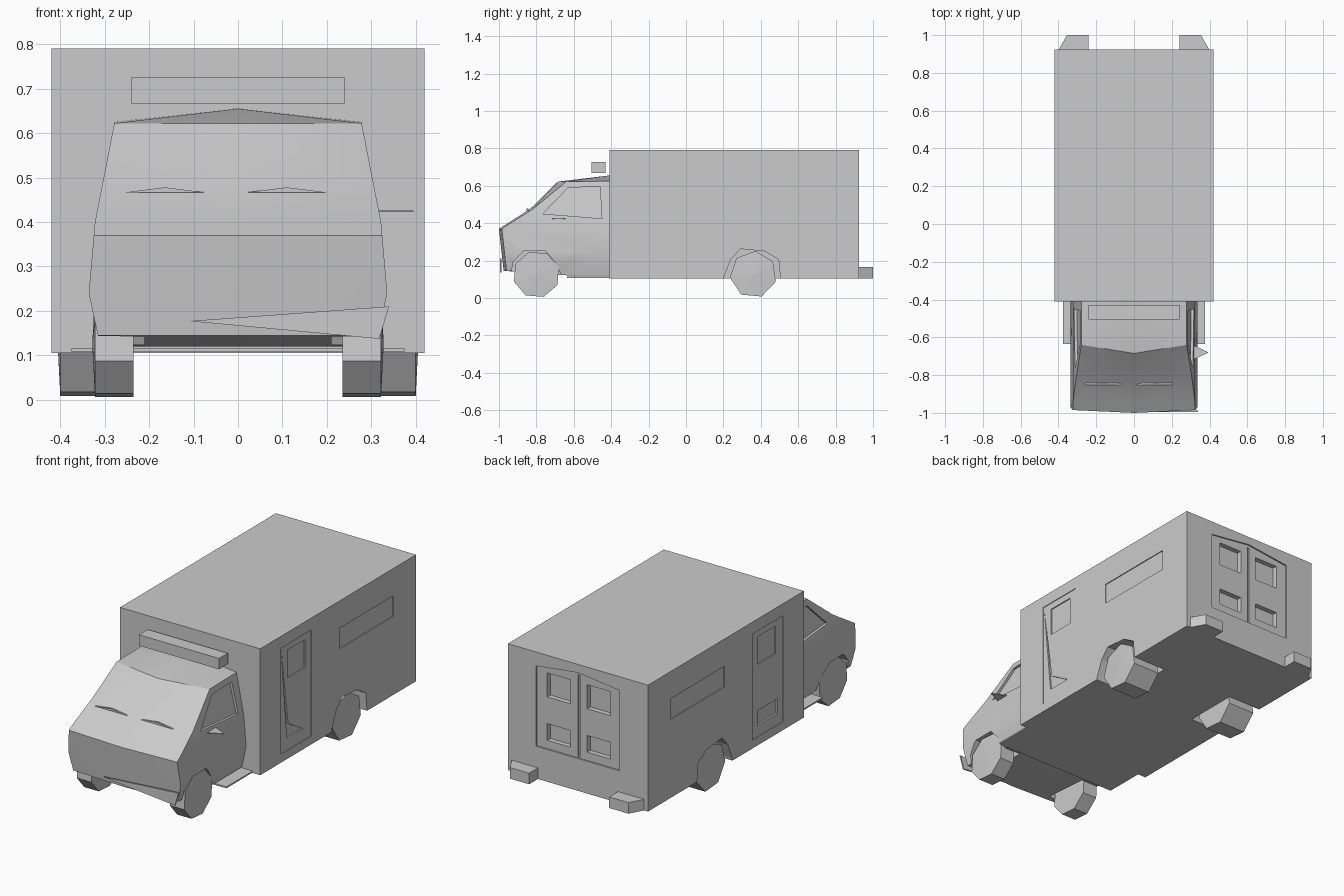
import bpy, bmesh, math
from mathutils import Vector

if "Cube" in bpy.data.objects:
    bpy.data.objects.remove(bpy.data.objects["Cube"], do_unlink=True)

grey = bpy.data.materials.new("plain grey")
grey.use_nodes = True
grey.diffuse_color = (0.6, 0.6, 0.6, 1)
grey.node_tree.nodes["Principled BSDF"].inputs["Base Color"].default_value = (0.6, 0.6, 0.6, 1)


def finish(name, bm):
    bmesh.ops.recalc_face_normals(bm, faces=bm.faces)
    mesh = bpy.data.meshes.new(name)
    bm.to_mesh(mesh)
    bm.free()
    mesh.materials.append(grey)
    obj = bpy.data.objects.new(name, mesh)
    bpy.context.collection.objects.link(obj)
    return obj


def prism(name, pts, axis, lo, hi):
    """Extrude a 2D outline along an axis: x uses (y,z), y uses (x,z), z uses (x,y)."""
    def place(p, t):
        v = list(p)
        v.insert("xyz".index(axis), t)
        return v
    bm = bmesh.new()
    a = [bm.verts.new(place(p, lo)) for p in pts]
    b = [bm.verts.new(place(p, hi)) for p in pts]
    bm.faces.new(a)
    bm.faces.new(b[::-1])
    for i in range(len(pts)):
        j = (i + 1) % len(pts)
        bm.faces.new((a[i], b[i], b[j], a[j]))
    return finish(name, bm)


def rect(a0, a1, b0, b1):
    return [(a0, b0), (a1, b0), (a1, b1), (a0, b1)]


def cut(target, cutter):
    cutter.hide_render = True
    mod = target.modifiers.new("cut", 'BOOLEAN')
    mod.operation = 'DIFFERENCE'
    mod.solver = 'EXACT'
    mod.object = cutter
    bpy.context.view_layer.objects.active = target
    bpy.ops.object.modifier_apply(modifier=mod.name)
    bpy.data.objects.remove(cutter, do_unlink=True)


def cut_side(target, pts, s, depth, wall):
    cut(target, prism("cutter", pts, 'x', s * (wall - depth), s * 0.5))


# Cargo box
box = prism("cargo_box", rect(-0.42, 0.42, -0.41, 0.925), 'z', 0.105, 0.79)
rear_arch = [(0.19, 0.05), (0.205, 0.12), (0.24, 0.205), (0.29, 0.262),
             (0.42, 0.25), (0.495, 0.205), (0.51, 0.05)]
for s in (1, -1):
    cut_side(box, rear_arch, s, 0.2, 0.42)
    # Side door, its windows and the locker panel
    cut_side(box, rect(-0.23, 0.03, 0.15, 0.725), s, 0.004, 0.42)
    cut_side(box, rect(-0.17, -0.02, 0.54, 0.69), s, 0.010, 0.42)
    cut_side(box, rect(0.27, 0.73, 0.53, 0.642), s, 0.005, 0.42)
cut_side(box, rect(-0.19, -0.02, 0.21, 0.29), -1, 0.014, 0.42)
cut_side(box, [(-0.225, 0.715), (-0.165, 0.29), (-0.04, 0.215), (-0.175, 0.215)], 1, 0.012, 0.42)

# Rear double door with four windows
cut(box, prism("cutter", [(-0.25, 0.28), (0.25, 0.28), (0.25, 0.715), (0, 0.745), (-0.25, 0.715)],
               'y', 0.917, 1.1))
cut(box, prism("cutter", rect(-0.006, 0.006, 0.285, 0.73), 'y', 0.908, 1.1))
for s in (1, -1):
    for z0, z1 in ((0.56, 0.69), (0.325, 0.415)):
        cut(box, prism("cutter", rect(*sorted((s * 0.05, s * 0.19)), z0, z1), 'y', 0.89, 1.1))


# Cab: a side outline given width by height
def half_width(z):
    table = [(0.11, 0.308), (0.24, 0.336), (0.40, 0.322), (0.625, 0.278), (0.7, 0.278)]
    for (z0, w0), (z1, w1) in zip(table, table[1:]):
        if z <= z1:
            return w0 + (w1 - w0) * (z - z0) / (z1 - z0)
    return 0.278


outline = [(-0.96, 0.145), (-0.985, 0.37), (-0.82, 0.475), (-0.64, 0.622),
           (-0.41, 0.625), (-0.41, 0.12), (-0.62, 0.12)]
cab = prism("cab", outline, 'x', -1, 1)
bm = bmesh.new()
bm.from_mesh(cab.data)
for co, no in (((0, 0, 0), (1, 0, 0)), ((0, 0, 0.24), (0, 0, 1)), ((0, 0, 0.40), (0, 0, 1))):
    bmesh.ops.bisect_plane(bm, geom=bm.verts[:] + bm.edges[:] + bm.faces[:],
                           plane_co=Vector(co), plane_no=Vector(no))
for v in bm.verts:
    if abs(v.co.x) < 0.01:
        # Bowed nose and windscreen, roof ridge rising to the rear
        if v.co.y < -0.63 and v.co.z > 0.13:
            v.co.y -= 0.045 if v.co.z > 0.6 else 0.015
        elif v.co.z > 0.6:
            v.co.z = 0.655
    else:
        v.co.x = math.copysign(half_width(v.co.z), v.co.x)
bmesh.ops.triangulate(bm, faces=[f for f in bm.faces if abs(f.normal.x) < 0.9 and len(f.verts) > 3])
bm.normal_update()
bm.to_mesh(cab.data)
bm.free()

front_arch = [(-0.945, 0.05), (-0.925, 0.19), (-0.87, 0.25), (-0.75, 0.25), (-0.70, 0.19), (-0.63, 0.05)]
window = [(-0.765, 0.45), (-0.63, 0.59), (-0.46, 0.595), (-0.45, 0.425)]
for s in (1, -1):
    cut_side(cab, front_arch, s, 0.15, 0.36)
    # Side window recess follows the sloping wall
    tool = prism("cutter", window, 'x', 0, s * 0.5)
    for v in tool.data.vertices:
        if abs(v.co.x) < 0.1:
            v.co.x = s * (half_width(v.co.z) - 0.014)
    cut(cab, tool)

# Wheels
for s, side in ((1, "left"), (-1, "right")):
    for end, y, x0, x1, n in (("front", -0.80, 0.235, 0.322, 8), ("rear", 0.36, 0.24, 0.40, 7)):
        ring = [(y + 0.126 * math.sin(2 * math.pi * (i + 0.4) / n),
                 0.126 - 0.126 * math.cos(2 * math.pi * (i + 0.4) / n)) for i in range(n)]
        wheel = prism(f"{end}_wheel_{side}", ring, 'x', s * x0, s * x1)
        # Slightly domed hub
        bm = bmesh.new()
        bm.from_mesh(wheel.data)
        outer = max(bm.faces, key=lambda f: s * f.calc_center_median().x)
        centre = bmesh.ops.poke(bm, faces=[outer])["verts"][0]
        centre.co.x += s * 0.006
        bm.to_mesh(wheel.data)
        bm.free()
    # Corner bumper steps
    prism(f"rear_step_{side}", [(s * 0.24, 0.92), (s * 0.24, 1.0), (s * 0.355, 1.0), (s * 0.40, 0.92)],
          'z', 0.105, 0.165)

# Running board, light bar, bumper, mirror, wipers
prism("running_board", rect(-0.375, 0.375, -0.635, -0.405), 'z', 0.108, 0.116)
prism("light_bar", rect(-0.24, 0.24, -0.505, -0.43), 'z', 0.667, 0.726)
prism("bumper_strip", [(-0.11, 0.177), (0.34, 0.21), (0.318, 0.137)], 'y', -0.995, -0.987)
prism("side_mirror", [(0.31, -0.64), (0.395, -0.68), (0.31, -0.72)], 'z', 0.422, 0.426)
for name, x in (("wiper_left", 0.11), ("wiper_right", -0.165)):
    prism(name, [(x - 0.095, 0.466), (x + 0.095, 0.466), (x, 0.478)], 'y', -0.852, -0.843)

# Soft shading on the cab, crisp elsewhere
bpy.ops.object.select_all(action='DESELECT')
cab.select_set(True)
bpy.context.view_layer.objects.active = cab
bpy.ops.object.shade_smooth_by_angle(angle=math.radians(28))
